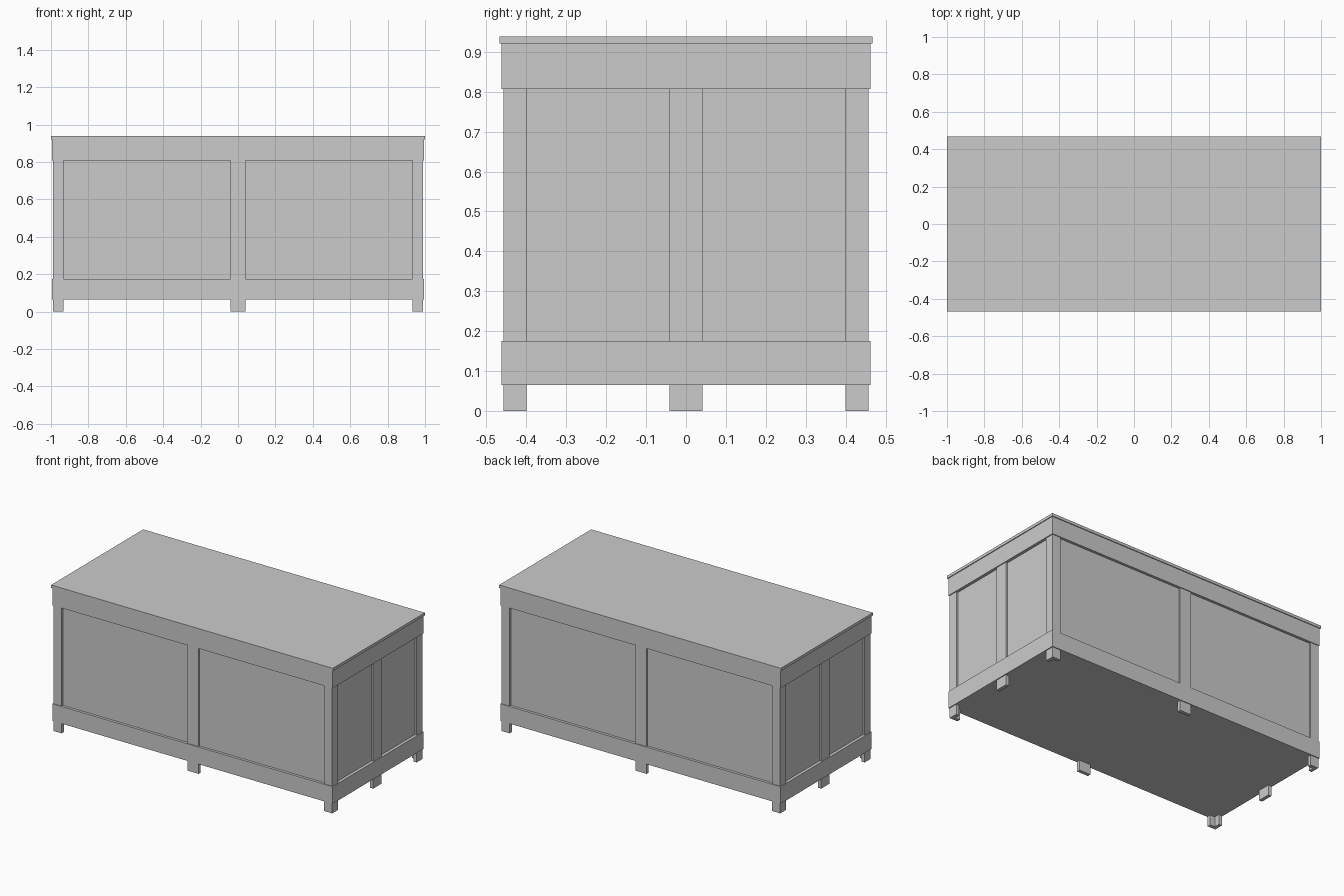
import bpy, bmesh

if "Cube" in bpy.data.objects:
    bpy.data.objects.remove(bpy.data.objects["Cube"])


def prism(name, pts, z0, z1):
    """Extrude a counter-clockwise outline from z0 to z1."""
    bm = bmesh.new()
    face = bm.faces.new([bm.verts.new((x, y, z0)) for x, y in pts])
    top = bmesh.ops.extrude_face_region(bm, geom=[face])["geom"]
    for v in top:
        if isinstance(v, bmesh.types.BMVert):
            v.co.z = z1
    bmesh.ops.recalc_face_normals(bm, faces=bm.faces)
    mesh = bpy.data.meshes.new(name)
    bm.to_mesh(mesh)
    bm.free()
    obj = bpy.data.objects.new(name, mesh)
    bpy.context.collection.objects.link(obj)
    return obj


def box(name, x0, x1, y0, y1, z0, z1):
    return prism(name, [(x0, y0), (x1, y0), (x1, y1), (x0, y1)], z0, z1)


PANEL_X, PANEL_Y = 0.976, 0.445     # recessed panel faces
POST_X, POST_Y = 0.989, 0.457       # outer faces of posts and stiles
RAIL_X, RAIL_Y = 0.995, 0.462       # outer faces of rails
FLOOR, RIM, TOP = 0.065, 0.92, 0.938
T = 0.022                           # board thickness of posts and stiles

# Chest body with the recessed panels, and the lid
box("chest_body", -PANEL_X, PANEL_X, -PANEL_Y, PANEL_Y, FLOOR, RIM)
box("lid", -1.0, 1.0, -0.467, 0.467, RIM, TOP)

# Rails wrapping the bottom and top
for level, z0, z1 in (("lower", FLOOR, 0.175), ("upper", 0.807, RIM)):
    for side, s in (("front", -1), ("back", 1)):
        y0, y1 = sorted((s * PANEL_Y, s * RAIL_Y))
        box(f"{level}_{side}_rail", -RAIL_X, RAIL_X, y0, y1, z0, z1)
    for side, s in (("left", -1), ("right", 1)):
        x0, x1 = sorted((s * PANEL_X, s * RAIL_X))
        box(f"{level}_{side}_rail", x0, x1, -PANEL_Y, PANEL_Y, z0, z1)

# L-shaped corner posts that run down into feet
for sx in (-1, 1):
    for sy in (-1, 1):
        pts = [(POST_X, POST_Y), (0.932, POST_Y), (0.932, POST_Y - T),
               (POST_X - T, POST_Y - T), (POST_X - T, 0.399), (POST_X, 0.399)]
        prism("corner_post", [(sx * x, sy * y) for x, y in pts], 0, RIM)

# Middle stiles with feet on all four sides
for s in (-1, 1):
    y0, y1 = sorted((s * POST_Y, s * (POST_Y - T)))
    box("long_side_stile", -0.04, 0.04, y0, y1, 0, RIM)
    x0, x1 = sorted((s * POST_X, s * (POST_X - T)))
    box("short_side_stile", x0, x1, -0.041, 0.041, 0, RIM)
